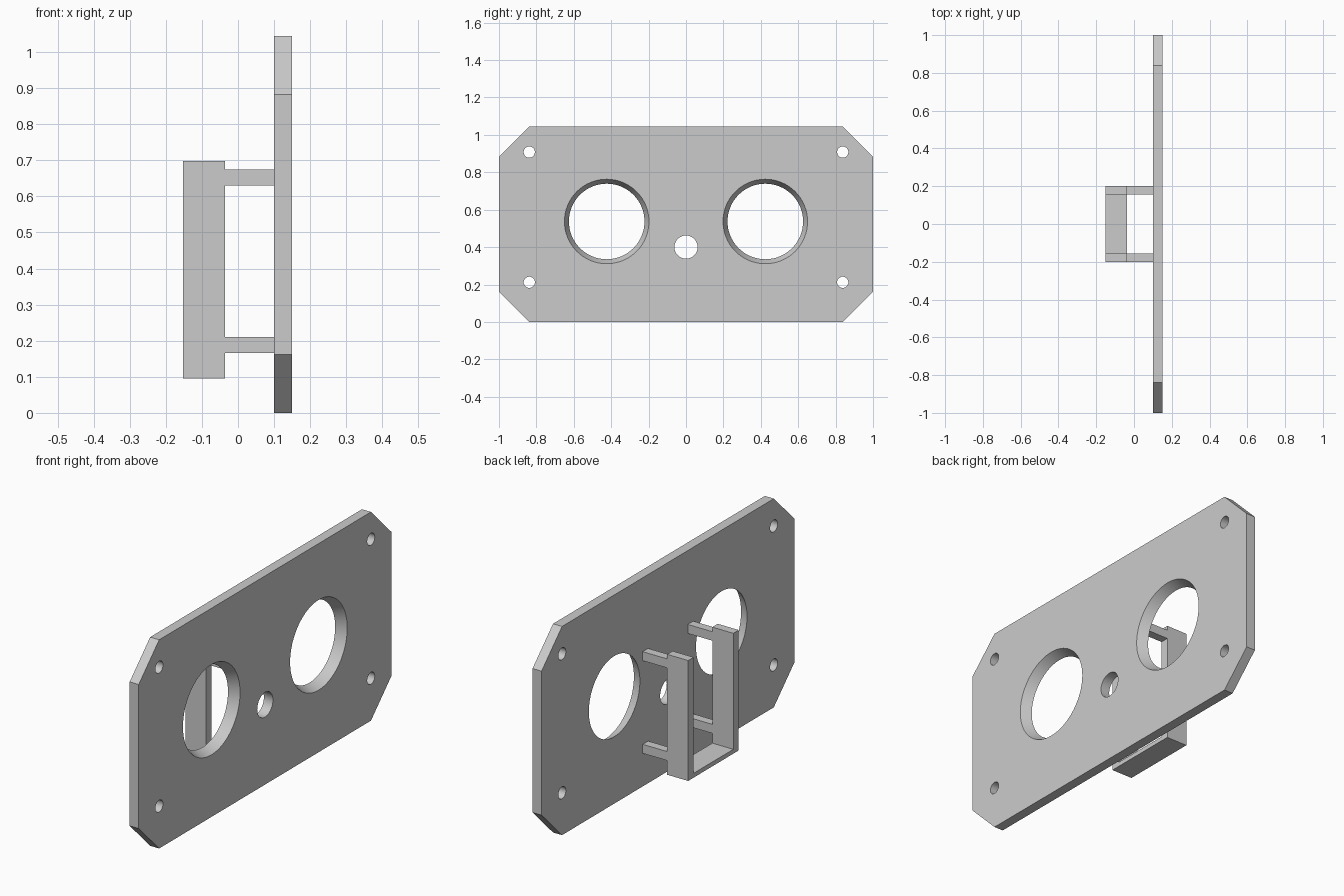
import bpy, bmesh, math
from mathutils import Matrix

cube = bpy.data.objects.get("Cube")
if cube:
    bpy.data.objects.remove(cube, do_unlink=True)

grey = bpy.data.materials.new("plain_grey")
grey.use_nodes = True
colour = (0.6, 0.6, 0.6, 1)
grey.diffuse_color = colour
grey.node_tree.nodes["Principled BSDF"].inputs["Base Color"].default_value = colour

BACK, FACE = 0.10, 0.15      # plate surfaces along x
HEIGHT, CHAMFER = 1.045, 0.162


def make_object(name, bm):
    bmesh.ops.recalc_face_normals(bm, faces=bm.faces)
    mesh = bpy.data.meshes.new(name)
    bm.to_mesh(mesh)
    bm.free()
    mesh.materials.append(grey)
    obj = bpy.data.objects.new(name, mesh)
    bpy.context.collection.objects.link(obj)
    return obj


def extrude_profile(name, points, x0, x1):
    """Extrude a (y, z) outline along x."""
    bm = bmesh.new()
    face = bm.faces.new([bm.verts.new((x0, y, z)) for y, z in points])
    new = bmesh.ops.extrude_face_region(bm, geom=[face])["geom"]
    bmesh.ops.translate(bm, vec=(x1 - x0, 0, 0),
                        verts=[v for v in new if isinstance(v, bmesh.types.BMVert)])
    return make_object(name, bm)


def add_cutter(bm, y, z, r_back, r_face, sides):
    """Cone along x whose radius is exact at both plate surfaces."""
    thick = FACE - BACK
    slope = r_face - r_back
    place = Matrix.Translation(((BACK + FACE) / 2, y, z)) @ Matrix.Rotation(math.pi / 2, 4, "Y")
    bmesh.ops.create_cone(bm, cap_ends=True, segments=sides, radius1=r_back - slope,
                          radius2=r_face + slope, depth=3 * thick, matrix=place)


# Chamfered plate
plate = extrude_profile("plate", [
    (-1, CHAMFER), (-1 + CHAMFER, 0), (1 - CHAMFER, 0), (1, CHAMFER),
    (1, HEIGHT - CHAMFER), (1 - CHAMFER, HEIGHT),
    (-1 + CHAMFER, HEIGHT), (-1, HEIGHT - CHAMFER)], BACK, FACE)

# Tapered openings, centre hole and corner screw holes
bm = bmesh.new()
for side in (-1, 1):
    add_cutter(bm, side * 0.424, 0.537, 0.202, 0.226, 64)
    for z in (0.212, 0.908):
        add_cutter(bm, side * 0.838, z, 0.03, 0.03, 32)
add_cutter(bm, 0, 0.4, 0.062, 0.062, 32)
cutter = make_object("hole_cutter", bm)
cutter.hide_render = True
cutter.hide_viewport = True

cut = plate.modifiers.new("holes", "BOOLEAN")
cut.operation = "DIFFERENCE"
cut.solver = "EXACT"
cut.object = cutter

# Apply the cut, then drop the cutter
bpy.context.view_layer.update()
graph = bpy.context.evaluated_depsgraph_get()
cut_mesh = bpy.data.meshes.new_from_object(plate.evaluated_get(graph))
plate.modifiers.clear()
plate.data = cut_mesh
bpy.data.objects.remove(cutter, do_unlink=True)

# Smooth the hole walls, keep the edges sharp
bpy.ops.object.select_all(action="DESELECT")
plate.select_set(True)
bpy.context.view_layer.objects.active = plate
bpy.ops.object.shade_smooth_by_angle(angle=math.radians(30))

# Open-topped U bracket behind the plate
OUT, INN, LOW, TOP, FLOOR = 0.2, 0.157, 0.095, 0.698, 0.117
REAR, FRONT = -0.152, -0.036
extrude_profile("bracket", [
    (-OUT, LOW), (OUT, LOW), (OUT, TOP), (INN, TOP),
    (INN, FLOOR), (-INN, FLOOR), (-INN, TOP), (-OUT, TOP)], REAR, FRONT)

# Four arms joining the bracket to the plate
for side, side_name in ((-1, "right"), (1, "left")):
    for z, level in ((0.166, "lower"), (0.63, "upper")):
        a, b = side * INN, side * OUT
        extrude_profile(f"{level}_{side_name}_arm",
                        [(a, z), (b, z), (b, z + 0.045), (a, z + 0.045)], FRONT, BACK)
